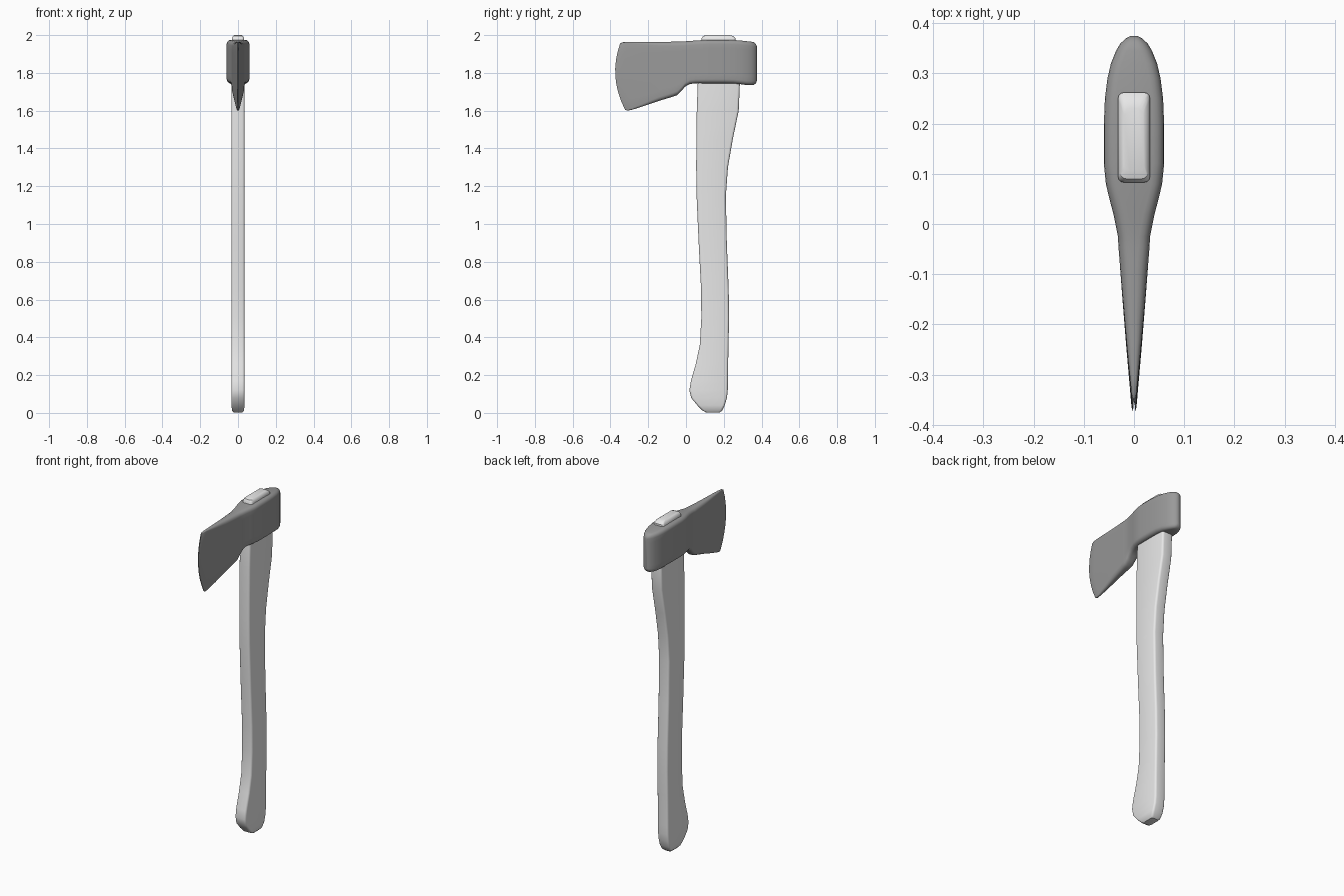
import bpy, bmesh, math


def material(name, v):
    m = bpy.data.materials.new(name)
    m.diffuse_color = (v, v, v, 1)
    return m


def loft(name, rings, mat, angle):
    bm = bmesh.new()
    rows = [[bm.verts.new(p) for p in r] for r in rings]
    n = len(rows[0])
    for a, b in zip(rows, rows[1:]):
        for i in range(n):
            j = (i + 1) % n
            bm.faces.new((a[i], a[j], b[j], b[i]))
    bm.faces.new(rows[0])
    bm.faces.new(rows[-1])
    bmesh.ops.recalc_face_normals(bm, faces=bm.faces)
    me = bpy.data.meshes.new(name)
    bm.to_mesh(me)
    bm.free()
    ob = bpy.data.objects.new(name, me)
    bpy.context.collection.objects.link(ob)
    me.materials.append(mat)
    bpy.ops.object.select_all(action='DESELECT')
    bpy.context.view_layer.objects.active = ob
    ob.select_set(True)
    bpy.ops.object.shade_smooth_by_angle(angle=math.radians(angle))
    return ob


def rounded_rect(u0, u1, v0, v1, ru, rv, side=1, seg=3):
    """Rounded rectangle; the two u-facing sides are split into `side` parts."""
    pts = []
    corners = [(u1 - ru, v0 + rv, -90), (u1 - ru, v1 - rv, 0),
               (u0 + ru, v1 - rv, 90), (u0 + ru, v0 + rv, 180)]
    for k, (cu, cv, a0) in enumerate(corners):
        for s in range(seg + 1):
            a = math.radians(a0 + 90 * s / seg)
            pts.append((cu + ru * math.cos(a), cv + rv * math.sin(a)))
        if k in (0, 2):
            u, ve = pts[-1][0], corners[k + 1][1]
            for s in range(1, side):
                pts.append((u, cv + (ve - cv) * s / side))
    return pts


# Wooden handle: (z, front y, back y, half width)
handle_rows = [
    (0.003, .105, .180, .024), (0.012, .088, .191, .031), (0.04, .06, .205, .035),
    (0.08, .027, .217, .035), (0.12, .018, .221, .035), (0.17, .026, .222, .035),
    (0.26, .052, .223, .035), (0.36, .073, .225, .035), (0.50, .081, .228, .035),
    (0.65, .080, .226, .035), (0.90, .067, .216, .035), (1.15, .056, .211, .035),
    (1.30, .054, .222, .035), (1.45, .055, .248, .035), (1.60, .057, .279, .035),
    (1.74, .062, .285, .035), (1.90, .080, .265, .032), (1.983, .083, .262, .032),
    (1.995, .090, .250, .027), (2.0, .105, .230, .020)]
handle = [[(x, y, z) for x, y in rounded_rect(-w, w, f, b, .012, .012)]
          for z, f, b, w in handle_rows]
loft("handle", handle, material("pale wood grey", .8), 35)

# Axe head: (y, half width, bottom z, top z)
head_rows = [
    (-.375, .002, 1.605, 1.955), (-.365, .005, 1.600, 1.962), (-.33, .008, 1.605, 1.964),
    (-.25, .015, 1.624, 1.964), (-.15, .023, 1.652, 1.964), (-.07, .029, 1.674, 1.965),
    (-.045, .031, 1.683, 1.965), (-.025, .032, 1.703, 1.966), (-.005, .036, 1.727, 1.967),
    (.02, .041, 1.741, 1.969), (.05, .049, 1.745, 1.971), (.08, .056, 1.745, 1.973),
    (.12, .060, 1.745, 1.975), (.20, .060, 1.745, 1.975), (.25, .058, 1.744, 1.974),
    (.29, .053, 1.740, 1.971), (.32, .046, 1.736, 1.968), (.345, .036, 1.735, 1.965),
    (.36, .027, 1.737, 1.962), (.37, .016, 1.745, 1.953), (.375, .006, 1.757, 1.942)]


def bow(y, z):
    """Curve the cutting edge, fading out towards the eye."""
    w = min(1, max(0, (-.08 - y) / .29))
    d = z - 1.81
    return w * (.028 * (d / .15) ** 2 if d > 0 else .055 * (d / .21) ** 2)


head = [[(x, y + bow(y, z), z)
         for x, z in rounded_rect(-w, w, b, t, min(.022, w * .75), min(.022, w * .9), 8, 4)]
        for y, w, b, t in head_rows]
loft("axe_head", head, material("dark steel grey", .32), 50)
